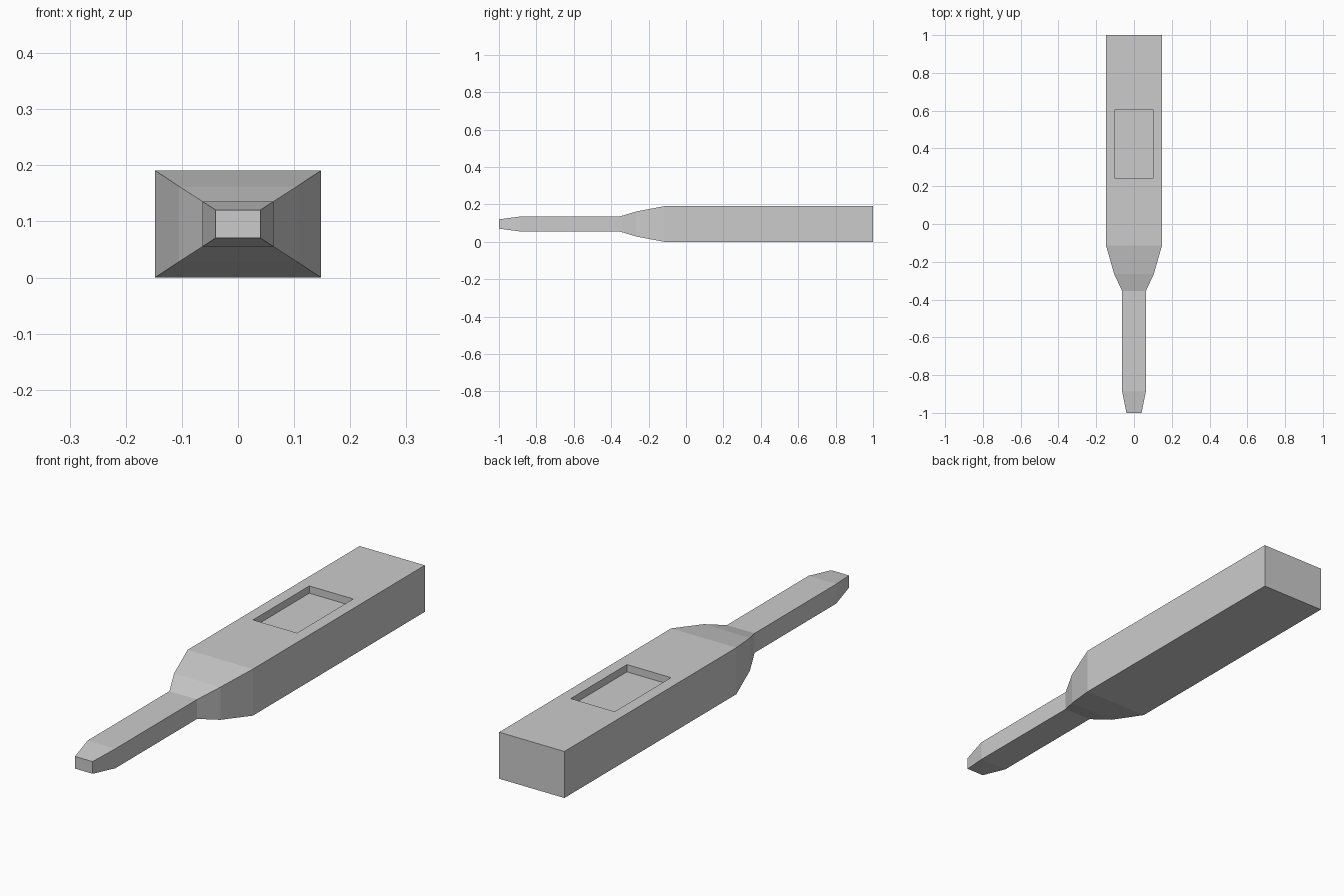
import bpy
import bmesh

cube = bpy.data.objects.get("Cube")
if cube:
    bpy.data.objects.remove(cube, do_unlink=True)

MID_Z = 0.0955

grey = bpy.data.materials.new("light_grey")
grey.use_nodes = True
colour = (0.6, 0.6, 0.6, 1)
grey.diffuse_color = colour
grey.node_tree.nodes["Principled BSDF"].inputs["Base Color"].default_value = colour


def loft(name, sections):
    """Join rectangular sections (y, half width, half height, centre z) along y."""
    bm = bmesh.new()
    rings = []
    for y, w, h, z in sections:
        corners = ((-w, -h), (w, -h), (w, h), (-w, h))
        rings.append([bm.verts.new((x, y, z + dz)) for x, dz in corners])
    for a, b in zip(rings, rings[1:]):
        for i in range(4):
            j = (i + 1) % 4
            bm.faces.new((a[i], a[j], b[j], b[i]))
    bm.faces.new(rings[0])
    bm.faces.new(rings[-1])
    bmesh.ops.recalc_face_normals(bm, faces=bm.faces)
    mesh = bpy.data.meshes.new(name)
    bm.to_mesh(mesh)
    bm.free()
    mesh.materials.append(grey)
    obj = bpy.data.objects.new(name, mesh)
    bpy.context.collection.objects.link(obj)
    return obj


# Body: chamfered tip, slim shaft, two-step shoulder, square handle
body = loft("handle_and_shaft", [
    (-1.0, 0.04, 0.025, MID_Z),
    (-0.885, 0.063, 0.04, MID_Z),
    (-0.355, 0.063, 0.04, MID_Z),
    (-0.265, 0.105, 0.067, MID_Z),
    (-0.115, 0.148, MID_Z, MID_Z),
    (1.0, 0.148, MID_Z, MID_Z),
])

# Rectangular recess sunk into the top of the handle
cutter = loft("recess_cutter", [
    (0.24, 0.1, 0.1, 0.261),
    (0.605, 0.1, 0.1, 0.261),
])
cutter.hide_render = True
cut = body.modifiers.new("recess", "BOOLEAN")
cut.operation = "DIFFERENCE"
cut.solver = "EXACT"
cut.object = cutter
bpy.context.view_layer.objects.active = body
bpy.ops.object.modifier_apply(modifier=cut.name)
bpy.data.objects.remove(cutter, do_unlink=True)
